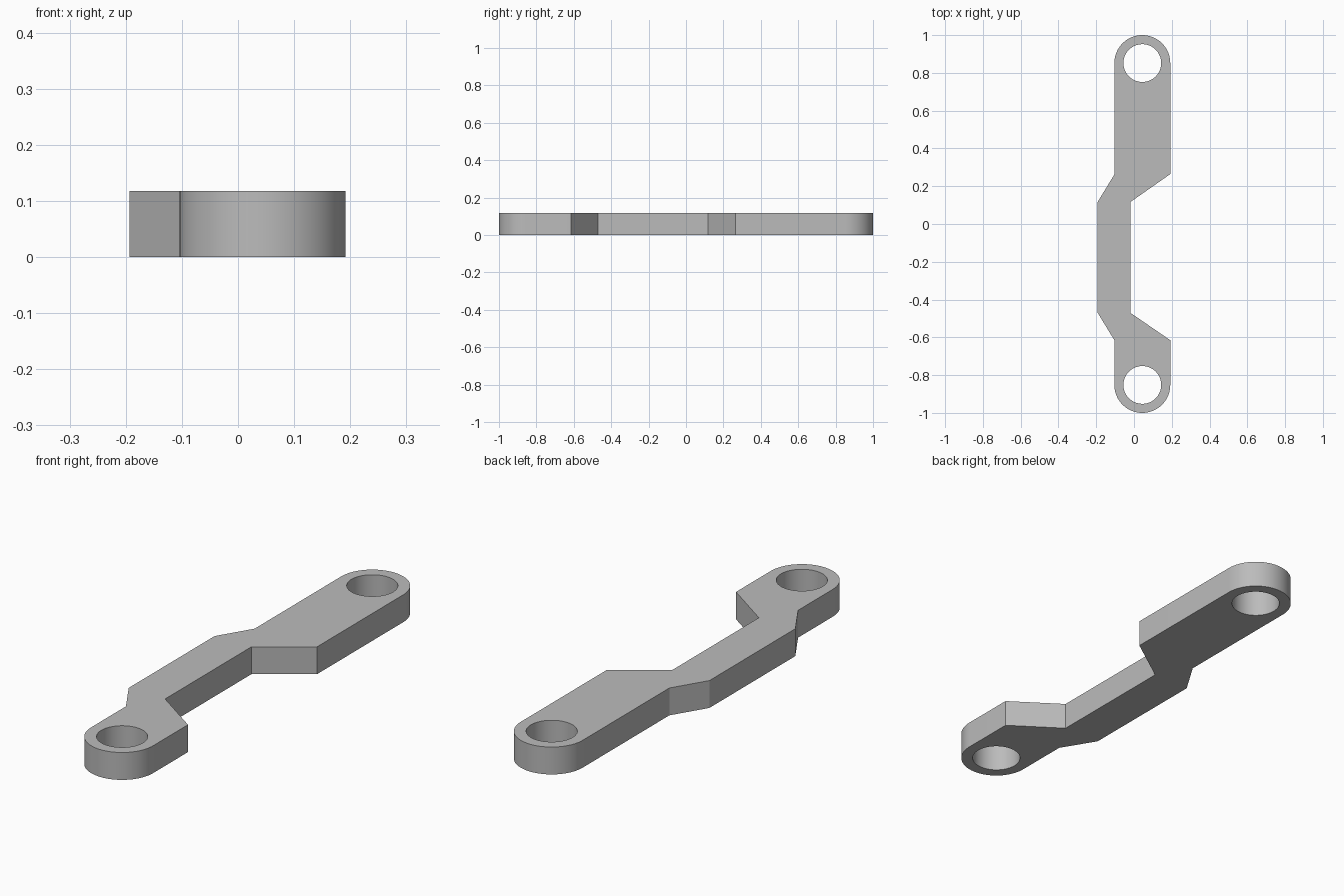
import bpy, bmesh, math

if "Cube" in bpy.data.objects:
    bpy.data.objects.remove(bpy.data.objects["Cube"])

H = 0.118            # thickness
CX = 0.044           # centre line of both eyes
R_OUT, R_HOLE = 0.148, 0.1
EYE_Y = 0.852


def arc(cy, r, a0, a1, n):
    """Points along an arc around an eye centre, angles in degrees."""
    out = []
    for i in range(n + 1):
        a = math.radians(a0 + (a1 - a0) * i / n)
        out.append((CX + r * math.cos(a), cy + r * math.sin(a)))
    return out


def add_loop(curve, pts):
    s = curve.splines.new('POLY')
    s.points.add(len(pts) - 1)
    for p, (x, y) in zip(s.points, pts):
        p.co = (x, y, 0, 1)
    s.use_cyclic_u = True


# Outline: rounded ends joined by an offset, narrower middle
right, left = CX + R_OUT, CX - R_OUT
outline = arc(EYE_Y, R_OUT, 0, 180, 32)
outline += [(left, 0.262), (-0.193, 0.116), (-0.193, -0.469), (left, -0.615)]
outline += arc(-EYE_Y, R_OUT, 180, 360, 32)
outline += [(right, -0.615), (-0.018, -0.471), (-0.018, 0.117), (right, 0.264)]

curve = bpy.data.curves.new("link_profile", 'CURVE')
curve.dimensions = '2D'
curve.fill_mode = 'BOTH'
curve.extrude = H / 2
add_loop(curve, outline)
for cy in (EYE_Y, -EYE_Y):          # bolt holes
    add_loop(curve, arc(cy, R_HOLE, 0, 360, 64)[:-1])

link = bpy.data.objects.new("link_arm", curve)
link.location.z = H / 2
bpy.context.collection.objects.link(link)
bpy.context.view_layer.objects.active = link
link.select_set(True)
bpy.ops.object.convert(target='MESH')
link = bpy.context.object

# Weld caps to walls
bm = bmesh.new()
bm.from_mesh(link.data)
bmesh.ops.remove_doubles(bm, verts=bm.verts, dist=0.0005)
bmesh.ops.recalc_face_normals(bm, faces=bm.faces)
bm.to_mesh(link.data)
bm.free()
bpy.ops.object.shade_smooth_by_angle(angle=math.radians(25))

mat = bpy.data.materials.new("plain_grey")
mat.diffuse_color = (0.5, 0.5, 0.5, 1)
mat.use_nodes = True
mat.node_tree.nodes["Principled BSDF"].inputs["Base Color"].default_value = mat.diffuse_color
link.data.materials.clear()
link.data.materials.append(mat)
